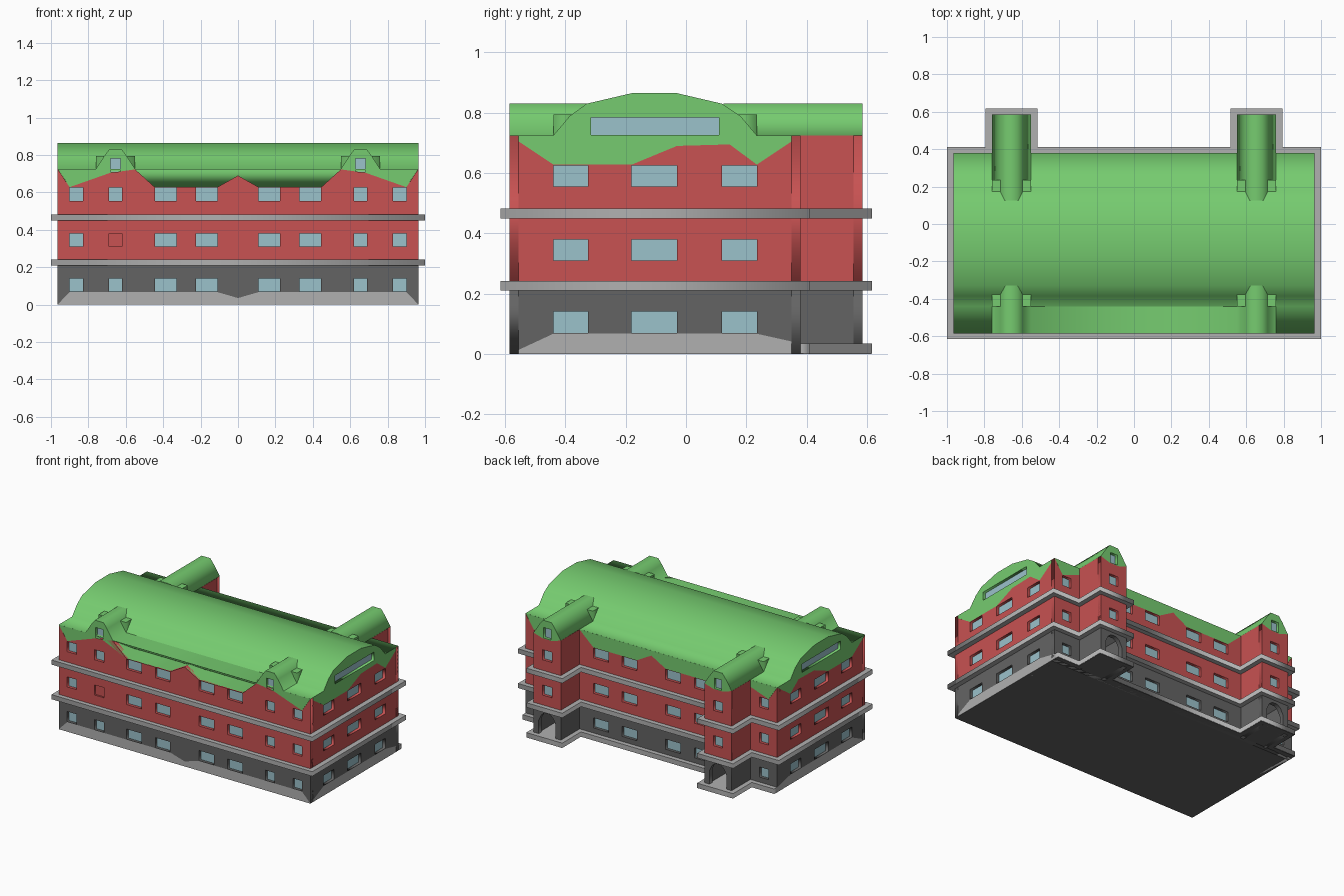
import bpy
from math import radians
from mathutils import Matrix

if "Cube" in bpy.data.objects:
    bpy.data.objects.remove(bpy.data.objects["Cube"])


def material(name, rgb):
    m = bpy.data.materials.new(name)
    m.diffuse_color = (*rgb, 1)
    m.use_nodes = True
    m.node_tree.nodes["Principled BSDF"].inputs["Base Color"].default_value = m.diffuse_color
    return m


GREEN = material("roof_green", (0.18, 0.60, 0.16))
RED = material("brick_red", (0.58, 0.085, 0.085))
DARK = material("dark_grey", (0.127, 0.127, 0.127))
GREY = material("light_grey", (0.434, 0.434, 0.434))
GLASS = material("glass_blue", (0.33, 0.54, 0.60))


def shape(name, rings, depth, mat, matrix):
    """Filled outline with holes, extruded from local z = -depth to 0."""
    cu = bpy.data.curves.new(name, 'CURVE')
    cu.dimensions = '2D'
    cu.fill_mode = 'BOTH'
    cu.extrude = depth / 2
    for ring in rings:
        s = cu.splines.new('POLY')
        s.points.add(len(ring) - 1)
        for p, (x, y) in zip(s.points, ring):
            p.co = (x, y, 0, 1)
        s.use_cyclic_u = True
    cu.materials.append(mat)
    ob = bpy.data.objects.new(name, cu)
    bpy.context.collection.objects.link(ob)
    ob.matrix_world = matrix @ Matrix.Translation((0, 0, -depth / 2))
    return ob


def upright(name, rings, angle, dist, depth, mat):
    """Vertical panel: angle 0 front, 90 right, 180 back, 270 left."""
    m = Matrix.Rotation(radians(angle), 4, 'Z') @ Matrix.Rotation(radians(90), 4, 'X')
    return shape(name, rings, depth, mat, m @ Matrix.Translation((0, 0, dist)))


def slab(name, ring, z0, z1, mat):
    return shape(name, [ring], z1 - z0, mat, Matrix.Translation((0, 0, z1)))


def rect(u0, u1, z0, z1):
    return [(u0, z0), (u1, z0), (u1, z1), (u0, z1)]


def flip(pts):
    return [(-u, z) for u, z in pts]


X, FRONT, BACK, TOWER = 0.965, 0.585, 0.38, 0.585
EAVE, SPLIT, C, W, T = 0.725, 0.225, 0.655, 0.105, 0.03
GROUND, MIDDLE, UPPER = (0.07, 0.14), (0.31, 0.38), (0.555, 0.625)


def facade(name, angle, dist, low, high, cols, blind=None):
    """Wall of three storeys; low and high are the colour borders."""
    a, b = low[0][0], low[-1][0]
    g = [rect(*c, *GROUND) for c in cols]
    m = [rect(*c, *z) for z in (MIDDLE, UPPER) for c in cols]
    if any(z > 0 for _, z in low):
        upright(name + "_base", [[(a, 0)] + [p for p in low if p[1] > 0] + [(b, 0)]],
                angle, dist, T, GREY)
    upright(name + "_ground_storey", [low + [(b, SPLIT), (a, SPLIT)]] + g, angle, dist, T, DARK)
    upright(name + "_upper_storeys", [[(a, SPLIT), (b, SPLIT)] + high[::-1]] + m,
            angle, dist, T, RED)
    panes = g + m
    if blind:
        panes.remove(blind)
        upright(name + "_blind_window", [blind], angle, dist - 0.012, 0.004, RED)
    upright(name + "_windows", panes, angle, dist - 0.02, 0.004, GLASS)


# Front and back walls
half = [(0.33, 0.445), (0.11, 0.225)]
end = [(0.83, 0.90)]
dorm = [(0.62, 0.69)]
both = lambda cs: cs + [(-b, -a) for a, b in cs]
mirrored = lambda pts: flip(pts)[::-1] + pts
low = mirrored([(0.11, 0.067), (0.90, 0.067), (X, 0)])
low.insert(3, (0, 0.035))
high_half = [(0.11, 0.628), (0.445, 0.628), (0.55, EAVE - .002), (C + .03, 0.704),
             (0.90, 0.628), (X, EAVE - .001)]
high = mirrored(high_half)
high.insert(6, (0, 0.69))
facade("front_wall", 0, FRONT, low, high, both(half + end + dorm),
       rect(-0.69, -0.62, *MIDDLE))
facade("back_wall", 180, BACK, [(-X, 0), (X, 0)], high, both(half + end))

# Side walls, right then left as a mirror
I = 0.001
slow = [(-FRONT + I, 0), (-0.44, 0.067), (0.235, 0.067), (BACK - I, 0.035)]
shigh = [(-FRONT + I, EAVE - I), (-0.44, 0.628), (-0.18, 0.628), (-0.03, 0.69),
         (0.145, 0.695), (0.235, 0.628), (BACK - I, EAVE - I)]
scols = [(-0.44, -0.325), (-0.18, -0.03), (0.12, 0.235)]
facade("right_wall", 90, X, slow, shigh, scols)
facade("left_wall", 270, X, flip(slow)[::-1], flip(shigh)[::-1], [(-b, -a) for a, b in scols])

# Barrel roof with its gable ends and long end windows
arc = [(0.235, EAVE), (0.18, 0.79), (0.12, 0.83), (-0.03, 0.865), (-0.18, 0.865),
       (-0.33, 0.83), (-0.385, 0.79), (-0.44, EAVE)]
gable_win = rect(-0.315, 0.11, 0.727, 0.785)
upright("main_roof", [[(-FRONT, EAVE)] + shigh[1:-1] + [(BACK, EAVE)] + arc, gable_win],
        90, X, 2 * X, GREEN)
upright("right_gable_window", [gable_win], 90, X - 0.02, 0.004, GLASS)
upright("left_gable_window", [flip(gable_win)], 270, X - 0.02, 0.004, GLASS)


def arch(c):
    return [(c + u, z) for u, z in ((W, EAVE), (0.06, 0.795), (0.033, 0.83),
                                    (-0.033, 0.83), (-0.06, 0.795), (-W, EAVE))]


# Green upper front wall with the two dormers in one piece
E = EAVE - 0.0005
XI = X - I
border = [(-XI, E)] + high[1:-1] + [(XI, E)]
lights = [rect(c - 0.028, c + 0.028, 0.708, 0.78) for c in (-C, C)]
upright("front_dormers", [border + arch(C) + arch(-C)] + lights, 0, FRONT, 0.26, GREEN)
upright("dormer_windows", lights, 0, FRONT - 0.02, 0.004, GLASS)
upright("back_eave", [border], 180, BACK, 0.1, GREEN)

# Rear towers
for side, c in (("left", C), ("right", -C)):      # u runs along -x at the back
    n = side + "_tower"
    x = -c
    a, b = c - W, c + W
    win = [rect(c - 0.035, c + 0.035, *z) for z in (MIDDLE, UPPER)]
    top = [(a, EAVE), (c - 0.035, 0.703), (c + 0.035, 0.703), (b, EAVE)]
    door = [(c + u, z) for u, z in ((-0.065, 0.02), (0.065, 0.02), (0.065, 0.13), (0.045, 0.17),
                                    (0.02, 0.19), (-0.02, 0.19), (-0.045, 0.17), (-0.065, 0.13))]
    upright(n + "_porch", [rect(a, b, 0, SPLIT), door], 180, TOWER, T, DARK)
    upright(n + "_back", [[(a, SPLIT), (b, SPLIT)] + top[::-1]] + win, 180, TOWER, T, RED)
    upright(n + "_windows", win, 180, TOWER - 0.02, 0.004, GLASS)
    light = rect(c - 0.028, c + 0.028, 0.708, 0.78)
    upright(n + "_roof", [top[:-1] + arch(c), light], 180, TOWER, 0.46, GREEN)
    upright(n + "_roof_window", [light], 180, TOWER - 0.02, 0.004, GLASS)
    for angle, s in ((90, 1), (270, -1)):
        d = s * x + W
        u0, u1 = sorted((s * (BACK - 0.01), s * (TOWER - I)))
        upright(n + "_side_ground", [rect(u0, u1, 0, SPLIT)], angle, d, T, DARK)
        upright(n + "_side_upper", [rect(u0, u1, SPLIT, EAVE - I)], angle, d, T, RED)
    # Small shoulder blocks where dormer and tower roofs meet the barrel
    for y0, y1 in ((-0.44, -0.36), (0.155, 0.235)):
        slab(n + "_roof_shoulder", rect(x - W, x + W, y0, y1), 0.71, 0.795, GREEN)


def plan(x, y0, y1, y2, w):
    """Floor outline with the two rear towers."""
    return [(-x, y0), (x, y0), (x, y1), (C + w, y1), (C + w, y2), (C - w, y2), (C - w, y1),
            (-C + w, y1), (-C + w, y2), (-C - w, y2), (-C - w, y1), (-x, y1)]


# Ledges, rear plinth and underside
for name, z in (("lower_ledge", 0.21), ("upper_ledge", 0.45)):
    slab(name, plan(1.0, -0.615, 0.412, 0.617, 0.138), z, z + 0.032, GREY)
slab("rear_plinth", plan(X - I, 0.36, 0.412, 0.617, 0.138), 0.002, 0.035, GREY)
slab("underside", plan(X - I, -FRONT + I, 0.41, 0.615, 0.136), 0, 0.002, DARK)

# Turn the filled outlines into meshes
bpy.ops.object.select_all(action='SELECT')
bpy.context.view_layer.objects.active = bpy.context.selected_objects[0]
bpy.ops.object.convert(target='MESH')
